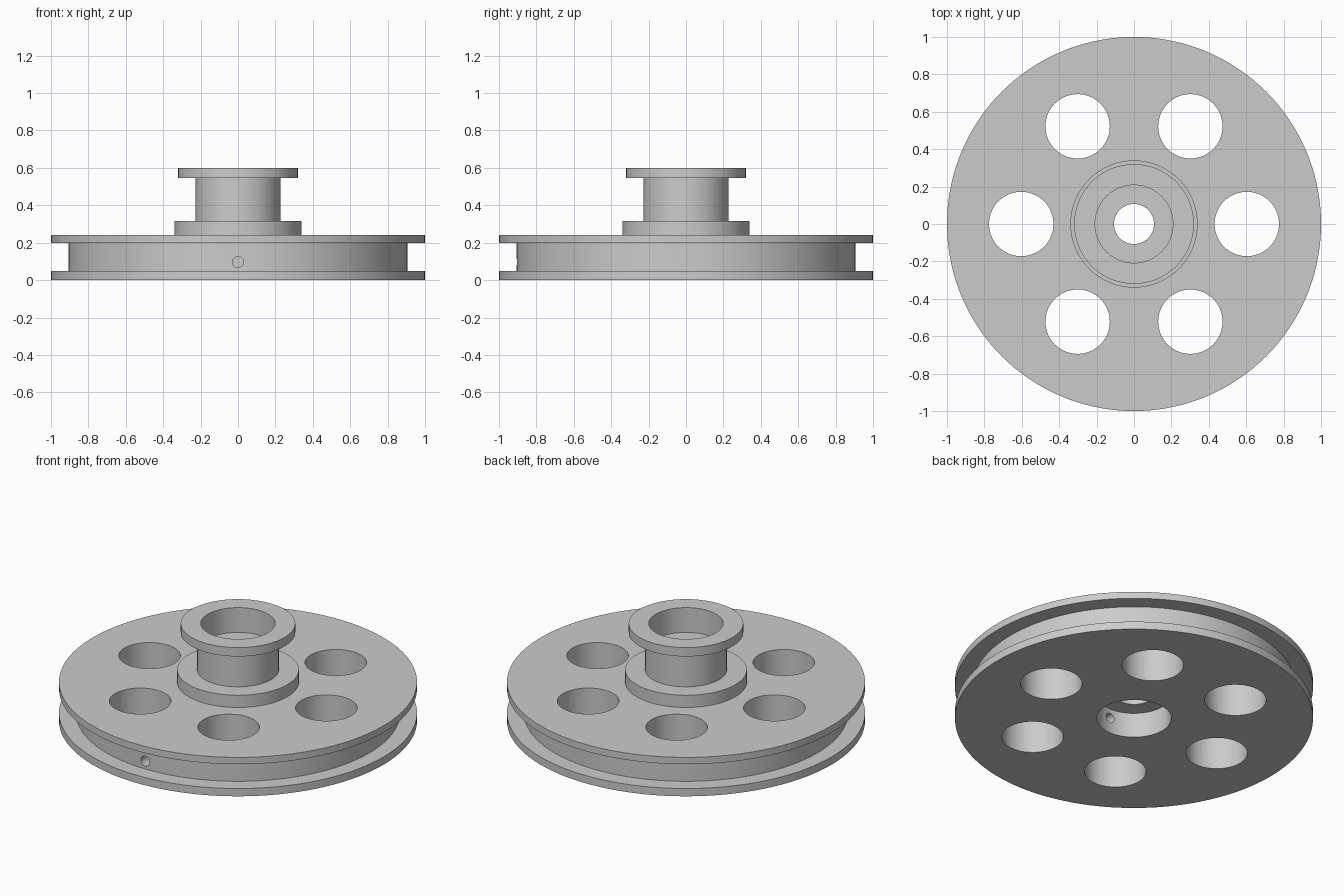
import bpy
import bmesh
import math
from mathutils import Matrix

if "Cube" in bpy.data.objects:
    bpy.data.objects.remove(bpy.data.objects["Cube"], do_unlink=True)

SEGMENTS = 144
HOLE_COUNT = 6

grey = bpy.data.materials.new("light_grey")
grey.use_nodes = True
colour = (0.6, 0.6, 0.6, 1)
grey.diffuse_color = colour
grey.node_tree.nodes["Principled BSDF"].inputs["Base Color"].default_value = colour


def add_object(name, bm):
    bmesh.ops.recalc_face_normals(bm, faces=bm.faces)
    mesh = bpy.data.meshes.new(name)
    bm.to_mesh(mesh)
    bm.free()
    mesh.materials.append(grey)
    obj = bpy.data.objects.new(name, mesh)
    bpy.context.collection.objects.link(obj)
    return obj


def lathe(name, profile):
    """Turn a closed (radius, height) profile around the z axis."""
    bm = bmesh.new()
    rings = []
    for radius, z in profile:
        ring = []
        for i in range(SEGMENTS):
            a = math.tau * i / SEGMENTS
            ring.append(bm.verts.new((radius * math.cos(a), radius * math.sin(a), z)))
        rings.append(ring)
    for k, ring in enumerate(rings):
        following = rings[(k + 1) % len(rings)]
        for i in range(SEGMENTS):
            j = (i + 1) % SEGMENTS
            bm.faces.new((ring[i], ring[j], following[j], following[i]))
    return add_object(name, bm)


def drill(target, name, radius, length, matrix, sides):
    """Cut a round hole along the matrix's z axis."""
    bm = bmesh.new()
    bmesh.ops.create_cone(bm, cap_ends=True, segments=sides, radius1=radius,
                          radius2=radius, depth=length, matrix=matrix)
    cutter = add_object(name, bm)
    cutter.hide_render = True
    mod = target.modifiers.new(name, "BOOLEAN")
    mod.operation = "DIFFERENCE"
    mod.solver = "EXACT"
    mod.object = cutter
    bpy.context.view_layer.objects.active = target
    bpy.ops.object.modifier_apply(modifier=name)
    bpy.data.objects.remove(cutter, do_unlink=True)


# Grooved wheel, stepped hub and a bearing seat at each end of the bore
bore, seat = 0.107, 0.208
wheel = lathe("pulley_wheel", [
    (seat, 0), (1, 0), (1, 0.048), (0.905, 0.048),
    (0.905, 0.198), (1, 0.198), (1, 0.24),
    (0.34, 0.24), (0.34, 0.315), (0.228, 0.315),
    (0.228, 0.545), (0.32, 0.545), (0.32, 0.6),
    (seat, 0.6), (seat, 0.447), (bore, 0.447),
    (bore, 0.153), (seat, 0.153),
])

# Ring of lightening holes
for n in range(HOLE_COUNT):
    place = Matrix.Rotation(math.tau * n / HOLE_COUNT, 4, "Z") @ Matrix.Translation((0.603, 0, 0.12))
    drill(wheel, "lightening_hole", 0.172, 0.5, place, 72)

# Small radial hole from the groove through to the lower seat
place = Matrix.Translation((0, -0.6, 0.096)) @ Matrix.Rotation(math.pi / 2, 4, "X")
drill(wheel, "cord_hole", 0.03, 0.9, place, 32)

# Smooth round walls with crisp rims
bpy.ops.object.select_all(action="DESELECT")
wheel.select_set(True)
bpy.context.view_layer.objects.active = wheel
bpy.ops.object.shade_smooth_by_angle(angle=math.radians(30))
